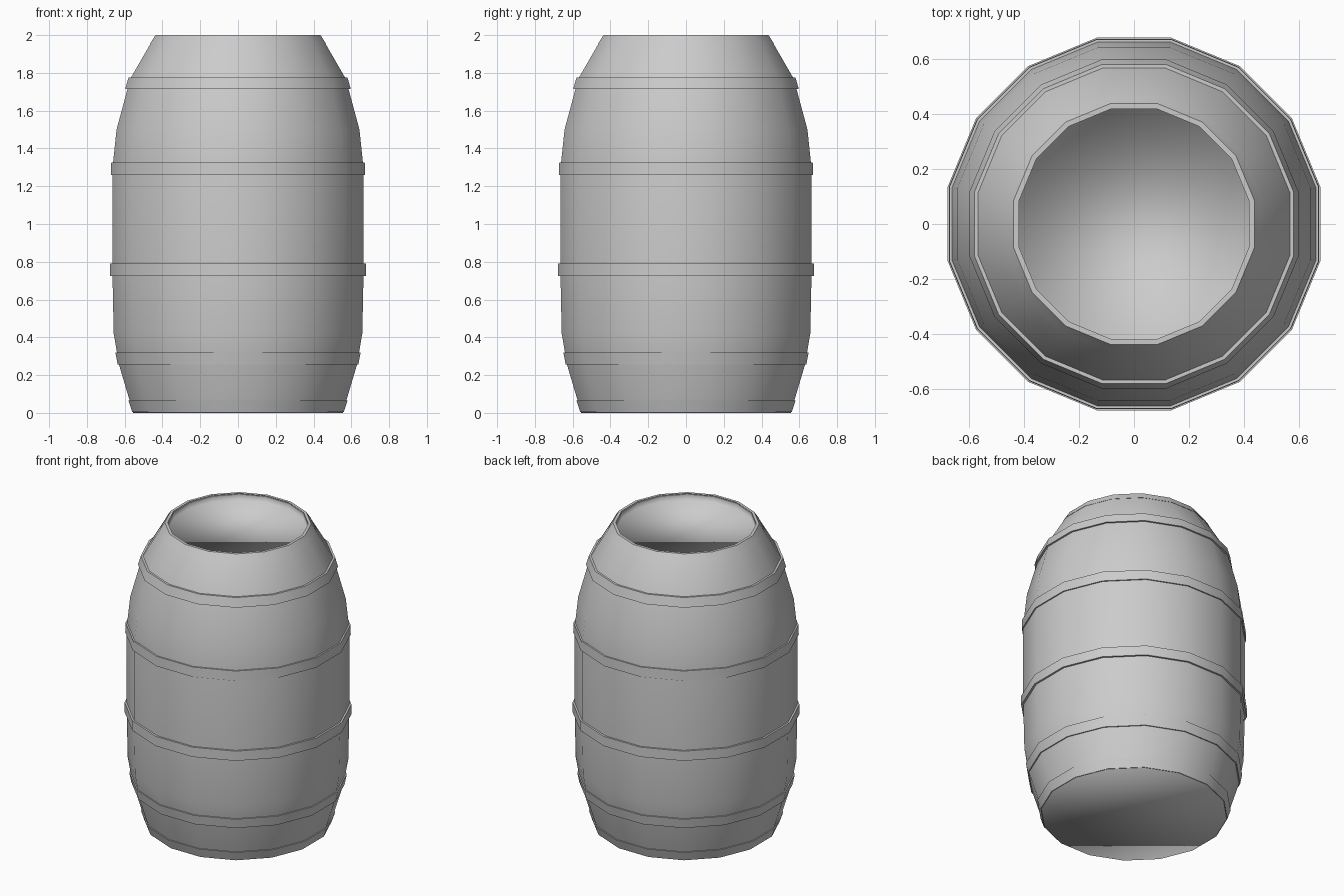
import bpy, bmesh, math

SIDES = 16
STEP = 2 * math.pi / SIDES
FLAT = math.cos(STEP / 2)  # flat-to-flat width over corner width

cube = bpy.data.objects.get("Cube")
if cube:
    bpy.data.objects.remove(cube)

grey = bpy.data.materials.new("plain_grey")
grey.use_nodes = True
grey.diffuse_color = (0.6, 0.6, 0.6, 1)
grey.node_tree.nodes["Principled BSDF"].inputs["Base Color"].default_value = (0.6, 0.6, 0.6, 1)


def revolve(name, profile, closed=False, sharp_rings=()):
    """Turn (radius, height) points into a 16-sided solid with smooth shading."""
    bm = bmesh.new()
    rings = []
    for r, z in profile:
        angles = [(i + 0.5) * STEP for i in range(SIDES)]
        rings.append([bm.verts.new((r / FLAT * math.cos(a), r / FLAT * math.sin(a), z))
                      for a in angles])
    pairs = list(zip(rings, rings[1:]))
    if closed:
        pairs.append((rings[-1], rings[0]))
    for low, high in pairs:
        for i in range(SIDES):
            j = (i + 1) % SIDES
            bm.faces.new((low[i], low[j], high[j], high[i]))
    if not closed:
        bm.faces.new(rings[0][::-1])
        bm.faces.new(rings[-1])
    for face in bm.faces:
        face.smooth = True
    for k in sharp_rings:
        for i in range(SIDES):
            bm.edges.get((rings[k][i], rings[k][(i + 1) % SIDES])).smooth = False
    bmesh.ops.recalc_face_normals(bm, faces=bm.faces)
    mesh = bpy.data.meshes.new(name)
    bm.to_mesh(mesh)
    bm.free()
    mesh.materials.append(grey)
    obj = bpy.data.objects.new(name, mesh)
    bpy.context.collection.objects.link(obj)
    return obj


# Barrel body with a shallow recessed lid
body = [(0.555, 0), (0.572, 0.06), (0.63, 0.255), (0.658, 0.42), (0.665, 0.75),
        (0.665, 1.29), (0.643, 1.5), (0.585, 1.715), (0.567, 1.775),
        (0.463, 1.955), (0.434, 2.0), (0.418, 1.995), (0.418, 1.955)]
revolve("barrel_body", body, sharp_rings=(10, 11))

# Hoops: bottom radius, bottom height, top radius, top height
hoops = {
    "bottom_hoop": (0.56, 0.004, 0.58, 0.065),
    "lower_hoop": (0.637, 0.255, 0.649, 0.32),
    "lower_middle_hoop": (0.677, 0.725, 0.677, 0.79),
    "upper_middle_hoop": (0.673, 1.26, 0.671, 1.325),
    "upper_hoop": (0.597, 1.715, 0.58, 1.775),
    "rim_hoop": (0.467, 1.952, 0.437, 2.0),
}
for name, (r0, z0, r1, z1) in hoops.items():
    inset = 0.018
    revolve(name, [(r0 - inset, z0), (r0, z0), (r1, z1), (r1 - inset, z1)],
            closed=True, sharp_rings=range(4))
